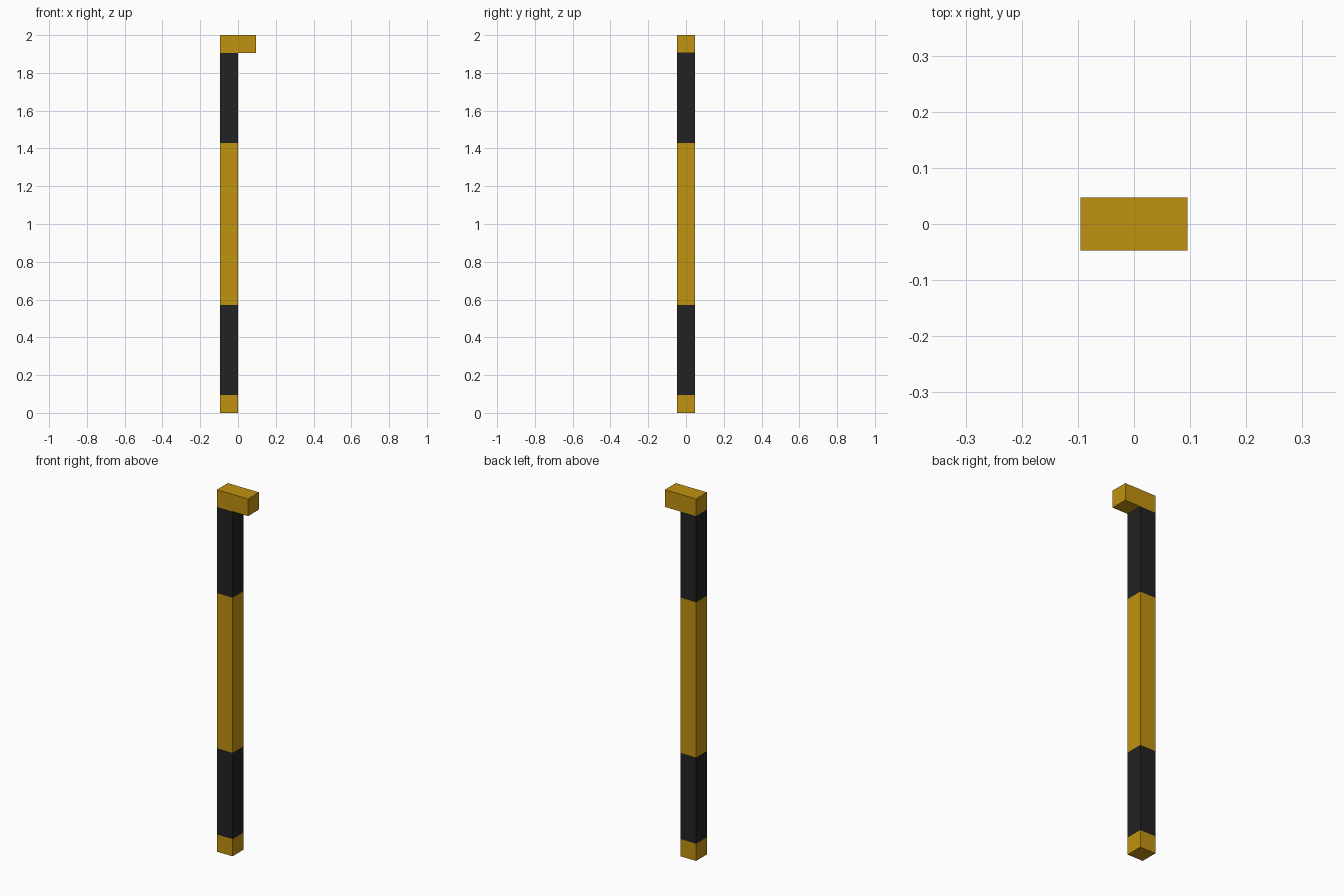
import bpy
import bmesh

cube = bpy.data.objects.get("Cube")
if cube:
    bpy.data.objects.remove(cube, do_unlink=True)

U = 2 / 21  # thickness of the bar


def make_material(name, color):
    mat = bpy.data.materials.new(name)
    mat.use_nodes = True
    mat.diffuse_color = color
    mat.node_tree.nodes["Principled BSDF"].inputs["Base Color"].default_value = color
    return mat


yellow = make_material("golden yellow", (0.53, 0.29, 0.005, 1))
black = make_material("soft black", (0.016, 0.016, 0.016, 1))


def make_box(name, low, high, cuts=(), dark=()):
    """Box between two corners, cut at given heights; dark z ranges are black."""
    bm = bmesh.new()
    bmesh.ops.create_cube(bm, size=1)
    for v in bm.verts:
        v.co = [lo + (c + 0.5) * (hi - lo) for c, lo, hi in zip(v.co, low, high)]
    for z in cuts:
        bmesh.ops.bisect_plane(bm, geom=bm.verts[:] + bm.edges[:] + bm.faces[:],
                               plane_co=(0, 0, z), plane_no=(0, 0, 1))
    for f in bm.faces:
        z = f.calc_center_median().z
        f.material_index = int(any(a < z < b for a, b in dark))
    mesh = bpy.data.meshes.new(name)
    bm.to_mesh(mesh)
    bm.free()
    mesh.materials.append(yellow)
    if dark:
        mesh.materials.append(black)
    obj = bpy.data.objects.new(name, mesh)
    bpy.context.collection.objects.link(obj)
    return obj


# Upright post with two black bands
bands = [(U, 6 * U), (15 * U, 20 * U)]
make_box("striped_post", (-U, -U / 2, 0), (0, U / 2, 20 * U),
         cuts=(U, 6 * U, 15 * U), dark=bands)

# Short arm across the top
make_box("top_arm", (-U, -U / 2, 20 * U), (U, U / 2, 21 * U))
